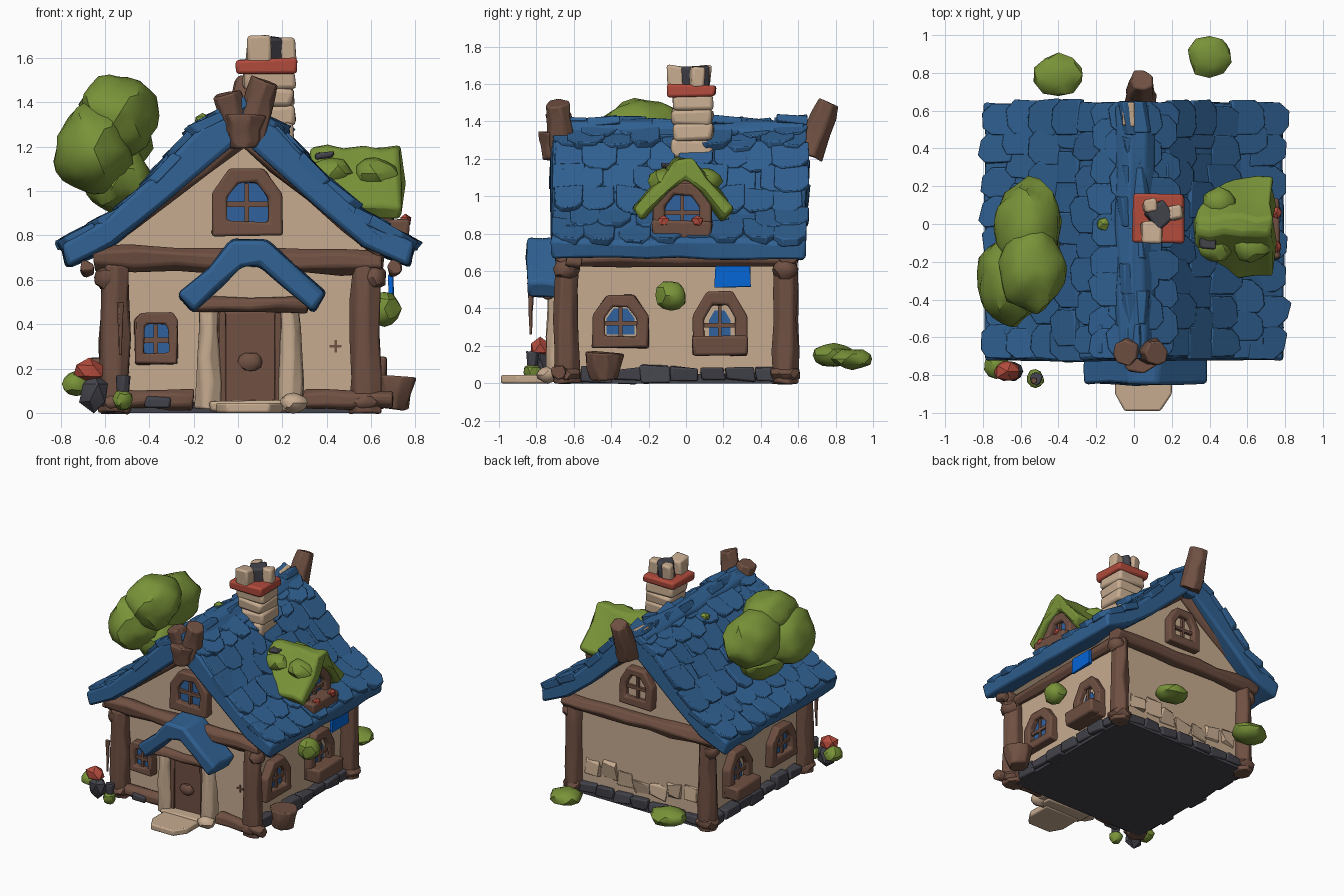
import bpy, bmesh, math, random
from mathutils import Vector, Matrix, noise

random.seed(4)
cube = bpy.data.objects.get("Cube")
if cube:
    bpy.data.objects.remove(cube, do_unlink=True)

def material(name, *rgb):
    m = bpy.data.materials.new(name)
    m.use_nodes = True
    m.diffuse_color = (*rgb, 1)
    bsdf = next(n for n in m.node_tree.nodes if n.type == "BSDF_PRINCIPLED")
    bsdf.inputs["Base Color"].default_value = (*rgb, 1)
    return m

BLUE = material("roof blue", .03, .12, .29)
BEIGE = material("plaster beige", .57, .41, .28)
BROWN = material("wood brown", .16, .08, .055)
GREEN = material("leaf green", .19, .29, .04)
RED = material("brick red", .44, .07, .045)
GREY = material("stone grey", .055, .055, .07)
SKY = material("awning blue", .001, .13, .67)
GLASS = material("window blue", .03, .12, .34)
made = []

def finish(name, bm, mat, bevel=0, rot=0, loc=(0, 0, 0), jitter=0):
    for v in bm.verts:
        v.co += Vector([random.uniform(-jitter, jitter) for _ in range(3)])
    bmesh.ops.recalc_face_normals(bm, faces=bm.faces)
    me = bpy.data.meshes.new(name)
    bm.to_mesh(me)
    bm.free()
    me.materials.append(mat)
    ob = bpy.data.objects.new(name, me)
    bpy.context.collection.objects.link(ob)
    ob.location = loc
    ob.rotation_euler.z = math.radians(rot)
    if bevel:
        mod = ob.modifiers.new("soft edges", "BEVEL")
        mod.width, mod.segments = bevel, 2
    made.append(ob)

def box(name, centre, size, mat, bevel=.012, jitter=.008, rot=0, shift=(0, 0, 0)):
    bm = bmesh.new()
    bmesh.ops.create_cube(bm, size=1, matrix=Matrix.Translation(shift) @ Matrix.Diagonal((*size, 1)))
    finish(name, bm, mat, bevel, rot, centre, jitter)

def skin(bm, rings, caps=True):
    """Join rings of equal length with quads."""
    n = len(rings[0])
    for a, b in zip(rings, rings[1:]):
        for i in range(n):
            bm.faces.new((a[i], a[(i + 1) % n], b[(i + 1) % n], b[i]))
    if caps:
        bm.faces.new(rings[0])
        bm.faces.new(rings[-1])

def prism(name, outline, y0, y1, mat, bevel=0, rot=0, loc=(0, 0, 0), cuts=1, jitter=0):
    """Outline in x and z, drawn out along y in several sections."""
    bm = bmesh.new()
    skin(bm, [[bm.verts.new((x, y0 + (y1 - y0) * i / cuts, z)) for x, z in outline]
              for i in range(cuts + 1)])
    finish(name, bm, mat, bevel, rot, loc, jitter)

def beam(name, a, b, r0, r1, mat=BROWN, sides=7, parts=4):
    """Rough log between two points."""
    a, b = Vector(a), Vector(b)
    turn = (b - a).to_track_quat("Z", "Y")
    ring = [Vector((math.cos(k * math.tau / sides), math.sin(k * math.tau / sides), 0)) for k in range(sides)]
    bm = bmesh.new()
    skin(bm, [[bm.verts.new(a.lerp(b, i / parts) + turn @ v * (r0 + (r1 - r0) * i / parts)) for v in ring]
              for i in range(parts + 1)])
    finish(name, bm, mat, .01, jitter=min(.01, r0 * .3))

def blob(name, centre, radii, mat=GREEN, detail=2, lump=.2):
    bm = bmesh.new()
    bmesh.ops.create_icosphere(bm, subdivisions=detail, radius=1)
    for v in bm.verts:
        v.co *= 1 + lump * noise.noise(v.co * 1.6 + Vector(centre) * 5)
        v.co *= Vector(radii)
    finish(name, bm, mat, loc=centre)

ARCH = [(-.5, 0), (.5, 0), (.5, .62), (.24, 1), (-.24, 1), (-.5, .62)]
SQUARE = [(-.5, 0), (.5, 0), (.5, .85), (.38, 1), (-.38, 1), (-.5, .85)]

def window(name, loc, w, h, rot=0, sill=False, arch=ARCH, back=GLASS, glass=0):
    """Framed window that faces -y before it is turned."""
    def scaled(s):
        return [(x * w * s, h * .5 + (z - .5) * h * s) for x, z in arch]
    bm = bmesh.new()
    skin(bm, [[bm.verts.new((x, y, z)) for x, z in scaled(s)]
              for s, y in ((1, .02), (1, -.05), (.58, -.05), (.58, .02))], caps=False)
    finish(name + "_frame", bm, BROWN, .012, rot, loc, .006)
    prism(name + "_pane", scaled(.62), -.008, 0, back, rot=rot, loc=loc)
    if glass:
        prism(name + "_glass", scaled(glass), -.014, -.006, GLASS, rot=rot, loc=loc)
    for size in ((.02, .02, h * .62), (w * .62, .02, .024)):
        box(name + "_bar", loc, size, BROWN, 0, 0, rot, (0, -.018, h * .47))
    if sill:
        tray = [(-.5 * w, 0), (.5 * w, 0), (.52 * w, .1), (-.52 * w, .1)]
        prism(name + "_planter", tray, -.12, 0, BROWN, .015, rot, loc, jitter=.006)

# Walls, floor and foundation
wall = [(-.54, .03), (.54, .03), (.54, .68), (.64, .74), (.02, 1.28), (-.64, .74), (-.54, .68)]
prism("house_walls", wall, -.6, .53, BEIGE)
box("floor", (0, -.03, .025), (1.14, 1.18, .05), GREY, 0, 0)
for i in range(7):
    for s in (-1, 1):
        box("foundation_stone", (s * .565, -.48 + i * .155, .05),
            (.08, random.uniform(.13, .17), random.uniform(.05, .09)), GREY, .01, .014)
    box("back_stone", (-.45 + i * .15, .54, .05), (.14, .07, .07), GREY, .01, .012)
    box("back_plaster_lump", (-.42 + i * .14, .53, random.uniform(.14, .24)), (.12, .03, .1), BEIGE, .01, .02)

# Timber frame
for x in (-.555, .575):
    for y in (-.64, .53):
        beam("corner_post", (x, y, 0), (x, y, .67), .075, .065)
        blob("post_foot", (x, y, .05), (.085, .085, .05), BROWN)
        blob("post_knob", (x * 1.06, y, .61), (.06, .07, .06), BROWN)
    beam("side_beam", (x, -.66, .67), (x, .56, .67), .045, .045)
    beam("eave_peg", (x * 1.23, -.64, .66), (x * 1.23, -.56, .64), .035, .03, parts=1)
for y in (-.64, .55):
    beam("cross_beam", (-.65, y, .7), (.65, y, .68), .06, .06, parts=7)
    for s in (-1, 1):
        beam("gable_rafter", (s * .66, y, .73), (.02, y, 1.25), .045, .045)
beam("front_plank", (-.56, -.64, .06), (-.2, -.64, .06), .05, .045)
beam("front_plank", (.3, -.65, .06), (.7, -.68, .06), .05, .045)
box("front_stone", (-.36, -.685, .05), (.12, .03, .05), GREY)
for size in ((.055, .012, .012), (.012, .012, .055)):
    box("wall_ornament", (.44, -.6, .3), size, BROWN, 0, 0)

# Main roof slab and ridge
slope = [(.02, 1.37), (.18, 1.285), (.38, 1.06), (.59, .875), (.795, .76)]
half = slope + [(.775, .655), (.56, .745), (.36, .92), (.02, 1.24)]
prism("roof_slab", half + [(-x, z) for x, z in reversed(half[1:-1])], -.72, .64, BLUE, .02, cuts=8, jitter=.01)
beam("roof_ridge", (0, -.68, 1.305), (0, .63, 1.305), .112, .112, BLUE, 9, 8)
box("ridge_patch", (-.03, .58, 1.41), (.06, .12, .02), BEIGE)

# Overlapping shingles
SHINGLE = [(-.5, .5), (-.5, -.25), (-.25, -.5), (.25, -.5), (.5, -.25), (.5, .5)]
ROWS, COLS = 7, 8
bm = bmesh.new()
for side in (-1, 1):
    for row in range(ROWS):
        u = (row + .3) / ROWS * (len(slope) - 1)
        k = int(u)
        p, q = Vector(slope[k]), Vector(slope[k + 1])
        mid, down = p.lerp(q, u - k), (q - p).normalized()
        along = Vector((side * down.x, 0, down.y - .08)).normalized()
        up = Vector((0, 1, 0)).cross(along) * -side
        for col in range(COLS + row % 2):
            y = -.62 + (col - .5 * (row % 2)) * 1.18 / (COLS - 1) + random.uniform(-.02, .02)
            c = Vector((side * mid.x, min(max(y, -.63), .565), mid.y))
            c += up * random.uniform(-.008, .012) + along * random.uniform(-.025, .01)
            w, l, skew = random.uniform(.15, .2), random.uniform(.18, .22), random.uniform(-.2, .2)
            skin(bm, [[bm.verts.new(c + Vector((0, a * w, 0)) - along * ((b + a * skew) * l)
                                    + up * (h - b * .02)) for a, b in SHINGLE] for h in (-.03, .016)])
finish("roof_shingles", bm, BLUE, .006, jitter=.007)

# Ridge horns
beam("front_horn", (.01, -.66, 1.22), (-.05, -.68, 1.44), .075, .072)
beam("front_horn", (.05, -.66, 1.22), (.12, -.69, 1.5), .075, .068)
beam("front_horn_base", (.03, -.7, 1.19), (.03, -.7, 1.34), .07, .1)
beam("back_horn", (.03, .65, 1.22), (.04, .765, 1.5), .09, .065)

# Chimney
for i in range(4):
    box("chimney_course", (.14, .035, 1.26 + i * .08), (.21 + .02 * (i % 2), .22, .09), BEIGE, .02, .012)
box("chimney_cap", (.13, .03, 1.565), (.27, .25, .065), RED, .015, .008)
for x, y, w, turn, mat in ((.09, -.04, .11, 0, BEIGE), (.22, .06, .075, 15, BEIGE),
                           (.08, .09, .07, 10, BEIGE), (.14, .05, .12, 40, GREY)):
    box("chimney_pot_stone", (x, y, 1.635), (w, w, .12), mat, .015, .012, turn)

# Dormer with mossy roof, facing +x
moss = [(-.29, .93), (-.14, 1.09), (-.05, 1.2), (.04, 1.2), (.12, 1.09), (.25, .94),
        (.2, .87), (.08, 1.02), (-.01, 1.09), (-.1, 1.02), (-.23, .87)]
prism("dormer_roof", moss, -.73, -.32, GREEN, .02, 90, cuts=5, jitter=.016)
gable = [(-.18, .75), (.14, .75), (.14, .97), (-.01, 1.1), (-.18, .97)]
prism("dormer_wall", gable, -.64, -.3, BROWN, rot=90)
window("dormer_window", (.65, -.02, .77), .31, .3, 90, True)
for y in (-.12, .06):
    blob("dormer_flower", (.755, y, .865), (.03, .035, .035), RED, 1)
for x, y in ((.42, -.12), (.45, .11), (.62, -.12)):
    blob("moss_lump", (x, y, 1.08), (.1, .08, .07))
box("dormer_slate", (.39, -.09, 1.16), (.08, .08, .03), GREY)

# Windows
window("front_window", (-.37, -.61, .22), .19, .23, arch=SQUARE)
window("front_gable_window", (.04, -.62, .8), .32, .3)
window("back_gable_window", (.02, .54, .8), .28, .29, 180, back=BEIGE)
for s in (-1, 1):
    window("side_window", (s * .55, -.35, .19), .3, .28, s * 90, back=BEIGE, glass=.5)
    window("planter_window", (s * .55, .18, .15), .29, .34, s * 90, True, back=BEIGE, glass=.4)

# Porch and door
porch = [(-.27, .53), (-.13, .65), (-.03, .78), (.13, .78), (.25, .67), (.4, .54),
         (.34, .45), (.2, .57), (.1, .66), (.02, .66), (-.08, .57), (-.2, .45)]
prism("porch_roof", porch, -.85, -.6, BLUE, .02, cuts=3, jitter=.008)
prism("porch_gable", [(-.2, .48), (.3, .48), (.12, .68), (0, .68)], -.73, -.58, BEIGE)
beam("porch_lintel", (-.2, -.74, .49), (.31, -.74, .49), .04, .04)
box("door", (.055, -.65, .24), (.29, .07, .44), BROWN)
for s in (-1, 1):
    beam("porch_pillar", (.05 + s * .185, -.69, .02), (.05 + s * .185, -.69, .49), .065, .048, BEIGE)
    box("door_jamb", (.055 + s * .125, -.69, .24), (.03, .03, .42), BROWN, .006, .003)
blob("door_knocker", (.055, -.7, .23), (.055, .03, .045), BROWN)
step = [(-.1, -.72), (-.1, -.9), (-.05, -.99), (.14, -.99), (.2, -.9), (.2, -.72)]
bm = bmesh.new()
skin(bm, [[bm.verts.new((x, y, z)) for x, y in step] for z in (0, .045)])
finish("doorstep", bm, BEIGE, .01)
box("threshold", (.06, -.7, .03), (.38, .14, .05), BEIGE)
blob("step_stone", (.25, -.74, .045), (.065, .06, .045), BEIGE)

# Tree crown, bushes and yard pieces
for centre, radii in (((-.65, -.3, 1.19), (.17, .24, .2)), ((-.56, -.03, 1.25), (.18, .27, .2)),
                      ((-.54, -.24, 1.34), (.18, .23, .18)), ((-.54, -.16, 1.06), (.15, .22, .16))):
    blob("tree_crown", centre, radii, detail=3)
blob("ridge_tuft", (-.16, 0, 1.32), (.04, .04, .03), detail=1)
blob("hanging_bush", (.66, -.08, .47), (.075, .085, .085))
blob("back_bush", (-.4, .79, .15), (.13, .115, .065))
blob("back_bush", (.4, .89, .13), (.12, .11, .055))
box("side_awning", (.69, .25, .57), (.02, .19, .11), SKY, 0, .004)
beam("barrel_pot", (.69, -.44, .02), (.7, -.44, .16), .075, .105, sides=9, parts=2)
blob("red_rock", (-.67, -.78, .19), (.075, .06, .055), RED, 1)
blob("grey_rock", (-.65, -.78, .09), (.07, .06, .09), GREY, 1)
blob("corner_shrub", (-.73, -.75, .13), (.065, .07, .055))
beam("small_pot", (-.52, -.82, .08), (-.52, -.82, .17), .025, .035, GREY, parts=1)
blob("small_shrub", (-.52, -.82, .06), (.045, .05, .05))
beam("lamp_stick", (-.53, -.83, .26), (-.53, -.83, .5), .008, .018, sides=5)

# Smooth shading with sharp edges kept
bpy.ops.object.select_all(action="DESELECT")
for ob in made:
    ob.select_set(True)
bpy.context.view_layer.objects.active = made[0]
bpy.ops.object.shade_smooth_by_angle(angle=math.radians(32))
